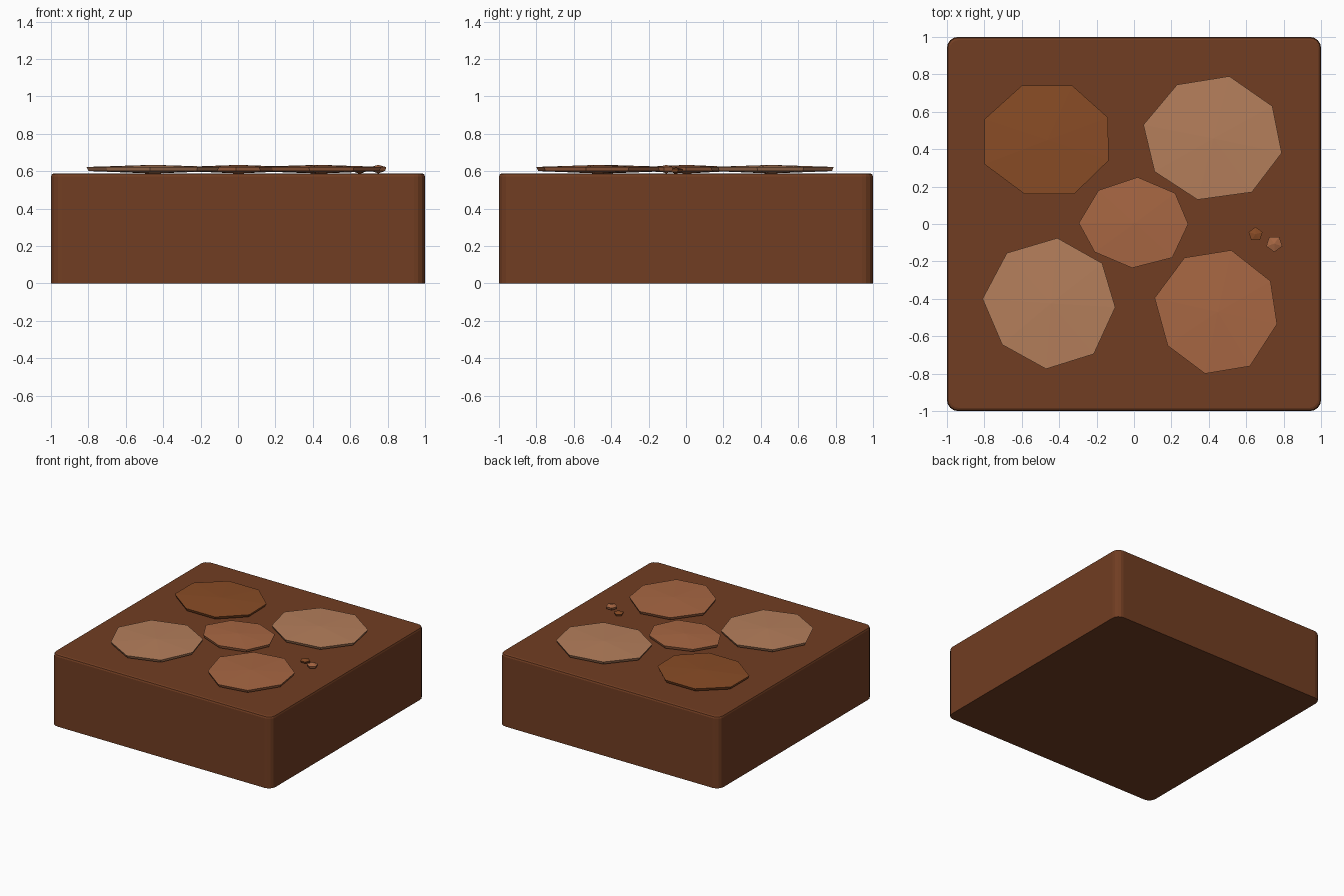
import bpy, bmesh, math

if "Cube" in bpy.data.objects:
    bpy.data.objects.remove(bpy.data.objects["Cube"])


def material(name, rgb):
    m = bpy.data.materials.new(name)
    m.diffuse_color = (*rgb, 1)
    m.use_nodes = True
    m.node_tree.nodes["Principled BSDF"].inputs["Base Color"].default_value = m.diffuse_color
    return m


SOIL = material("soil", (0.165, 0.047, 0.016))
DARK = material("dark_stone", (0.25, 0.072, 0.019))
MID = material("mid_stone", (0.39, 0.135, 0.056))
LIGHT = material("light_stone", (0.46, 0.21, 0.105))


def add_object(name, bm, mat):
    bmesh.ops.recalc_face_normals(bm, faces=bm.faces[:])
    mesh = bpy.data.meshes.new(name)
    bm.to_mesh(mesh)
    bm.free()
    mesh.materials.append(mat)
    obj = bpy.data.objects.new(name, mesh)
    bpy.context.collection.objects.link(obj)
    return obj


def loft(name, rings, mat, bottom=None, top=None):
    """Skin stacked rings; close each end with a point fan or a flat cap."""
    bm = bmesh.new()
    loops = [[bm.verts.new(p) for p in r] for r in rings]
    n = len(loops[0])
    for a, b in zip(loops, loops[1:]):
        for i in range(n):
            j = (i + 1) % n
            bm.faces.new((a[i], a[j], b[j], b[i]))
    for loop, tip in ((loops[0], bottom), (loops[-1], top)):
        if tip is None:
            bm.faces.new(loop)
        else:
            v = bm.verts.new(tip)
            for i in range(n):
                bm.faces.new((loop[i], loop[(i + 1) % n], v))
    return add_object(name, bm, mat)


def rounded_square(half, radius, z, steps=4):
    pts = []
    for k in range(4):
        mid = math.radians(45 + 90 * k)
        cx = math.copysign(half - radius, math.cos(mid))
        cy = math.copysign(half - radius, math.sin(mid))
        for s in range(steps + 1):
            a = math.radians(90 * k + 90 * s / steps)
            pts.append((cx + radius * math.cos(a), cy + radius * math.sin(a), z))
    return pts


def stone(name, outline, mat, zs=(0.588, 0.601, 0.623, 0.634), taper=0.97):
    """Slab with slightly narrower underside and very shallow domes."""
    n = len(outline)
    cx = sum(p[0] for p in outline) / n
    cy = sum(p[1] for p in outline) / n
    low = [(cx + (x - cx) * taper, cy + (y - cy) * taper, zs[1]) for x, y in outline]
    high = [(x, y, zs[2]) for x, y in outline]
    return loft(name, [low, high], mat, (cx, cy, zs[0]), (cx, cy, zs[3]))


# Ground block with rounded corners and a small top bevel
loft("ground_block", [rounded_square(1, 0.06, 0),
                      rounded_square(1, 0.06, 0.572),
                      rounded_square(0.995, 0.055, 0.584),
                      rounded_square(0.983, 0.043, 0.589)], SOIL)

# Flat stepping stones
stone("stone_back_left", [(-.60, .74), (-.33, .74), (-.14, .57), (-.135, .34),
                          (-.32, .16), (-.585, .16), (-.80, .32), (-.80, .56)], DARK)
stone("stone_back_right", [(.51, .79), (.74, .63), (.79, .38), (.63, .17),
                           (.34, .13), (.11, .28), (.05, .53), (.23, .745)], LIGHT)
stone("stone_centre", [(.02, .25), (.22, .165), (.29, 0), (.205, -.18),
                       (-.01, -.235), (-.21, -.15), (-.295, .005), (-.19, .18)], MID)
stone("stone_front_left", [(-.41, -.075), (-.17, -.21), (-.10, -.445), (-.215, -.695),
                           (-.47, -.775), (-.705, -.645), (-.81, -.40), (-.68, -.155)], LIGHT)
stone("stone_front_right", [(.52, -.14), (.73, -.305), (.765, -.535), (.62, -.76),
                            (.38, -.80), (.18, -.65), (.11, -.395), (.27, -.18)], MID)

# Two five-sided pebbles
for name, x, y, r, turn, mat, zs in (
        ("pebble_dark", .65, -.055, .039, 90, DARK, (.586, .597, .612, .62)),
        ("pebble_mid", .75, -.105, .045, -90, MID, (.588, .602, .622, .634))):
    pts = [(x + r * math.cos(math.radians(turn + 72 * i)),
            y + r * math.sin(math.radians(turn + 72 * i))) for i in range(5)]
    stone(name, pts, mat, zs, 0.85)
